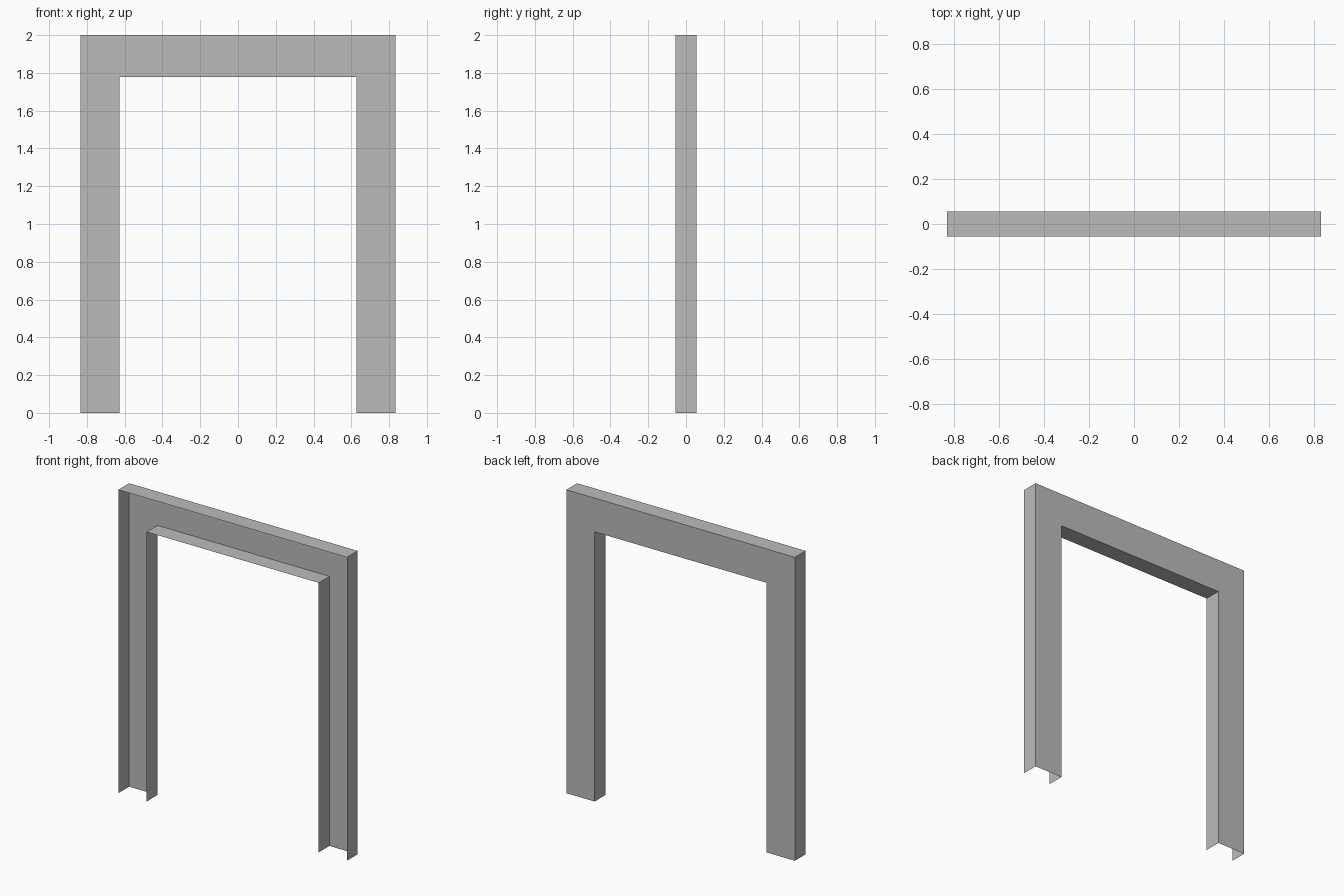
import bpy
import bmesh

cube = bpy.data.objects.get("Cube")
if cube:
    bpy.data.objects.remove(cube, do_unlink=True)

OUTER_X, INNER_X = 0.833, 0.627
TOP_Z, LINTEL_Z = 2.0, 1.777
HALF_DEPTH = 0.056

grey = bpy.data.materials.new("plain grey")
grey.use_nodes = True
colour = (0.5, 0.5, 0.5, 1.0)
grey.diffuse_color = colour
grey.node_tree.nodes["Principled BSDF"].inputs["Base Color"].default_value = colour


def add_object(name, bm):
    mesh = bpy.data.meshes.new(name)
    bm.to_mesh(mesh)
    bm.free()
    mesh.materials.append(grey)
    obj = bpy.data.objects.new(name, mesh)
    bpy.context.collection.objects.link(obj)
    return obj


def arch_path(x, z):
    """Up one side, across the top and down the other side."""
    return [(x, 0), (x, z), (-x, z), (-x, 0)]


# Back plate of the door frame, one arch-shaped face looking to +y
bm = bmesh.new()
outline = arch_path(OUTER_X, TOP_Z) + arch_path(INNER_X, LINTEL_Z)[::-1]
plate = bm.faces.new([bm.verts.new((x, HALF_DEPTH, z)) for x, z in outline])
plate.normal_update()
if plate.normal.y < 0:
    plate.normal_flip()
add_object("back_plate", bm)


def add_flange(name, x, z, inward):
    """Thin sheet along an arch path, leaving the front and feet open."""
    bm = bmesh.new()
    rows = [[bm.verts.new((px, y, pz)) for px, pz in arch_path(x, z)]
            for y in (-HALF_DEPTH, HALF_DEPTH)]
    for i in range(len(rows[0]) - 1):
        face = bm.faces.new((rows[0][i], rows[1][i], rows[1][i + 1], rows[0][i + 1]))
        face.normal_update()
        # Point away from the channel between the two flanges
        centre = face.calc_center_median()
        outward = face.normal.x * centre.x + max(face.normal.z, 0) - max(-face.normal.z, 0)
        if (outward > 0) == inward:
            face.normal_flip()
    add_object(name, bm)


# Outer and inner side walls of the channel
add_flange("outer_flange", OUTER_X, TOP_Z, False)
add_flange("inner_flange", INNER_X, LINTEL_Z, True)
